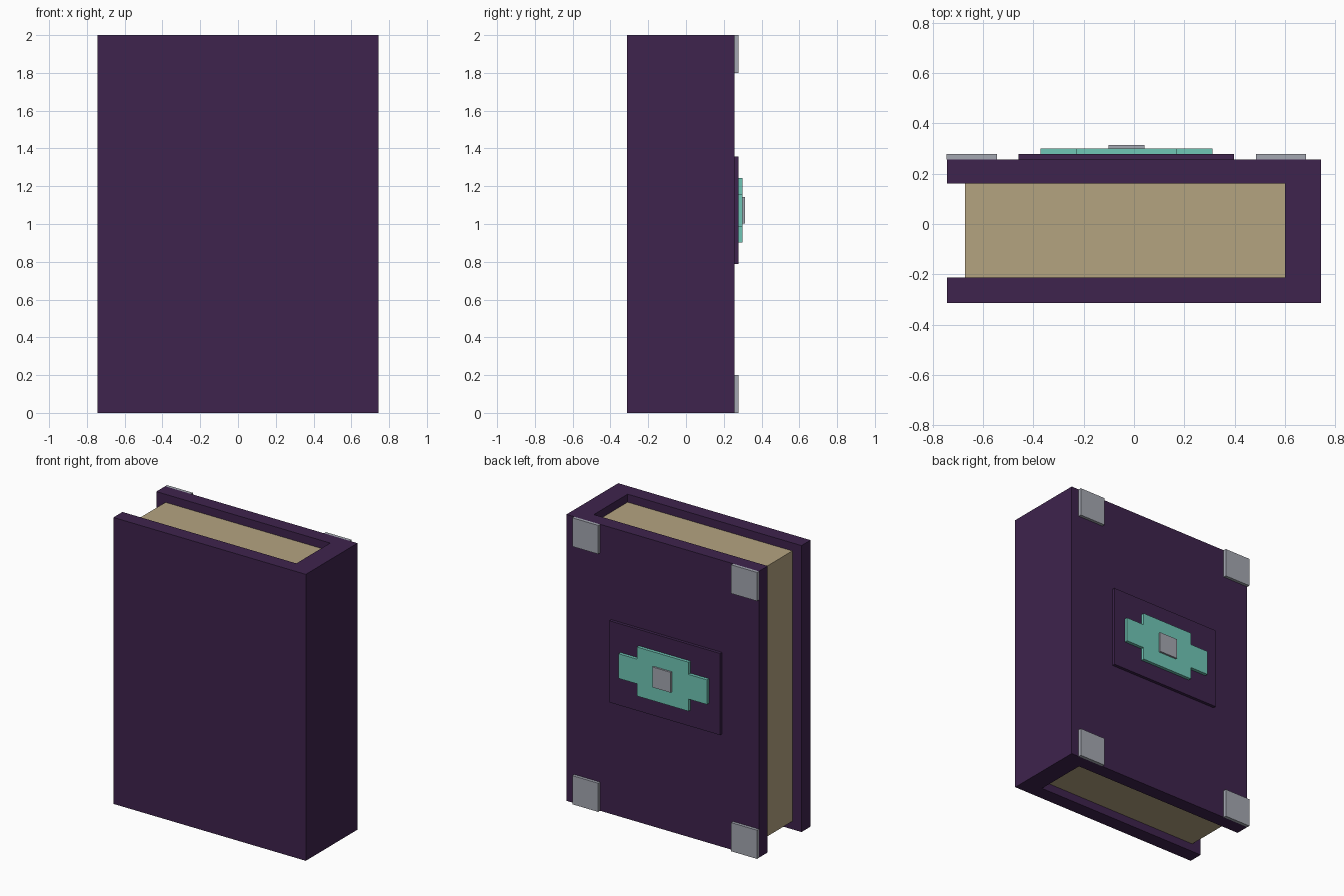
import bpy
import bmesh
from mathutils import Vector

old = bpy.data.objects.get("Cube")
if old:
    bpy.data.objects.remove(old, do_unlink=True)


def material(name, rgb):
    # sRGB bytes to linear values
    lin = [((c / 255 + 0.055) / 1.055) ** 2.4 for c in rgb] + [1.0]
    mat = bpy.data.materials.new(name)
    mat.use_nodes = True
    mat.diffuse_color = lin
    mat.node_tree.nodes["Principled BSDF"].inputs["Base Color"].default_value = lin
    return mat


purple = material("purple_leather", (62, 35, 77))
paper = material("aged_paper", (180, 163, 128))
teal = material("teal_enamel", (112, 198, 182))
silver = material("silver_metal", (164, 167, 177))


def prism(name, points, offset, mat):
    """Extrude a flat outline along the offset vector."""
    bm = bmesh.new()
    face = bm.faces.new([bm.verts.new(p) for p in points])
    top = bmesh.ops.extrude_face_region(bm, geom=[face])["geom"]
    verts = [v for v in top if isinstance(v, bmesh.types.BMVert)]
    bmesh.ops.translate(bm, verts=verts, vec=Vector(offset))
    bmesh.ops.recalc_face_normals(bm, faces=bm.faces)
    mesh = bpy.data.meshes.new(name)
    bm.to_mesh(mesh)
    bm.free()
    mesh.materials.append(mat)
    obj = bpy.data.objects.new(name, mesh)
    bpy.context.collection.objects.link(obj)
    return obj


def plate(name, x, z, half_x, half_z, y0, y1, mat):
    """Thin rectangular plate lying on the decorated cover."""
    outline = [(x + sx * half_x, y0, z + sz * half_z)
               for sx, sz in ((-1, -1), (1, -1), (1, 1), (-1, 1))]
    return prism(name, outline, (0, y1 - y0, 0), mat)


height = 2.0
left, right = -0.743, 0.743
front, back = -0.313, 0.257
page_front, page_back, spine = -0.213, 0.16, 0.60

# Cover: two boards joined by the spine
cover = [(left, front), (right, front), (right, back), (left, back),
         (left, page_back), (spine, page_back), (spine, page_front), (left, page_front)]
prism("cover", [(x, y, 0) for x, y in cover], (0, 0, height), purple)

# Page block, set in from the cover edges
inset = 0.056
pages = [(-0.672, page_front), (spine, page_front), (spine, page_back), (-0.672, page_back)]
prism("pages", [(x, y, inset) for x, y in pages], (0, 0, height - 2 * inset), paper)

# Metal corner guards
mid_x, layer = -0.03, 0.278
for side, sx in (("right", -1), ("left", 1)):
    for level, z in (("bottom", 0.1), ("top", height - 0.1)):
        plate(f"corner_guard_{level}_{side}", mid_x + sx * 0.614, z, 0.1, 0.1,
              back, layer, silver)

# Raised panel with stepped emblem and centre stud
mid_z = 1.073
plate("raised_panel", mid_x, mid_z, 0.428, 0.285, back, layer, purple)
quarter = [(0.341, 0.086), (0.2, 0.086), (0.2, 0.171)]
emblem = []
for sx, sz in ((1, 1), (-1, 1), (-1, -1), (1, -1)):
    step = quarter if sx * sz > 0 else quarter[::-1]
    emblem += [(mid_x + sx * x, layer, mid_z + sz * z) for x, z in step]
prism("emblem", emblem, (0, 0.022, 0), teal)
plate("centre_stud", mid_x, mid_z, 0.071, 0.071, 0.3, 0.313, silver)
